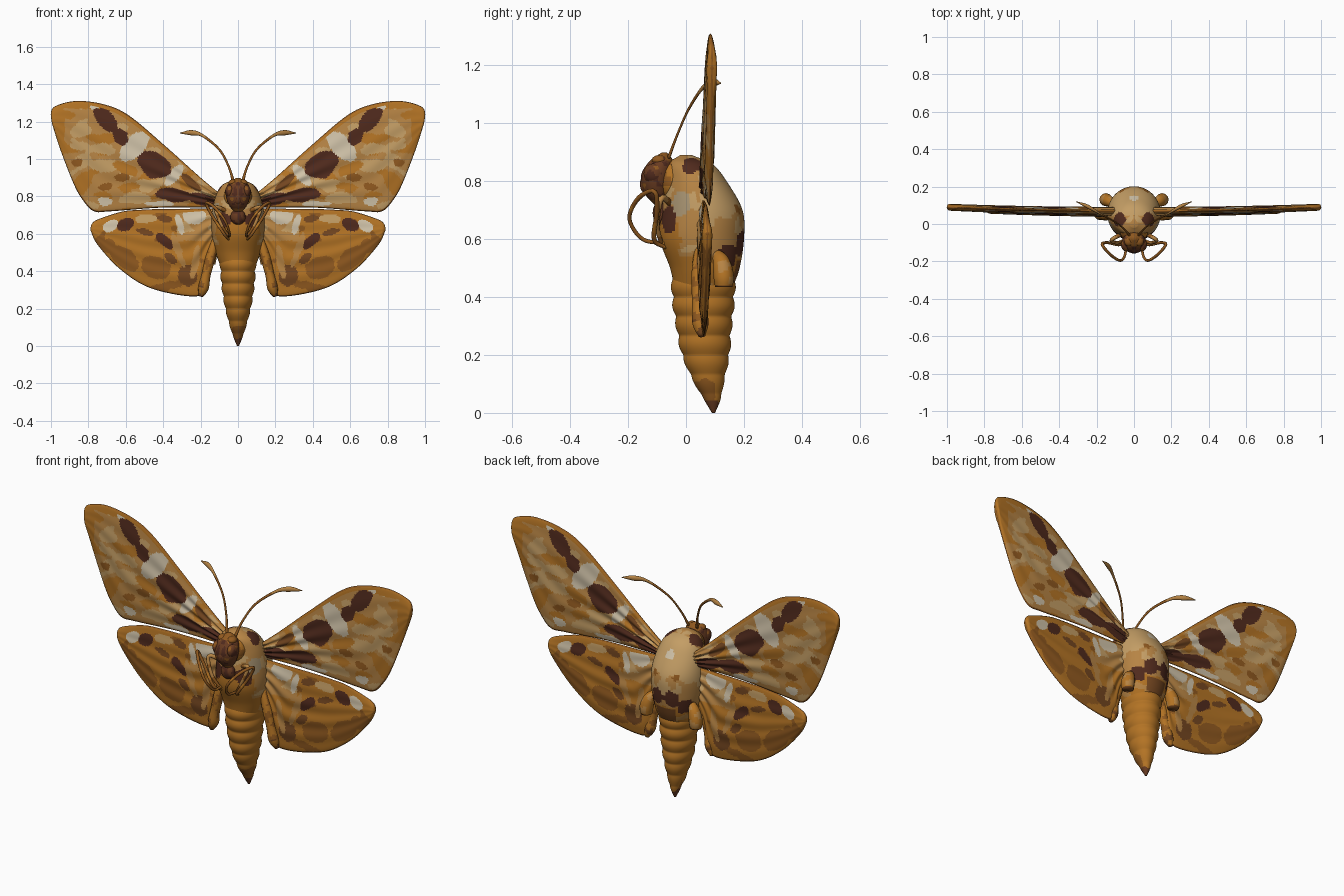
import bpy, bmesh, math
from mathutils import Vector, noise

if "Cube" in bpy.data.objects:
    bpy.data.objects.remove(bpy.data.objects["Cube"])

# Palette
PALETTE = {
    "ochre": (.45, .172, .018), "tan": (.47, .23, .058), "light tan": (.55, .34, .13),
    "cream": (.64, .55, .40), "dark brown": (.08, .023, .012), "mid brown": (.17, .06, .014),
    "amber": (.28, .10, .014), "grey tan": (.40, .30, .17), "red brown": (.14, .044, .015),
}
ochre, tan, light, cream, dark, brown, amber, grey, red = range(len(PALETTE))
materials = []
for title, rgb in PALETTE.items():
    mat = bpy.data.materials.new(title)
    mat.use_nodes = True
    mat.diffuse_color = (*rgb, 1)
    shader = next(n for n in mat.node_tree.nodes if n.type == "BSDF_PRINCIPLED")
    shader.inputs["Base Color"].default_value = (*rgb, 1)
    shader.inputs["Roughness"].default_value = .8
    materials.append(mat)


def spline(points, count):
    """Smooth curve through the points, evenly resampled by length."""
    pts = [Vector(p) for p in points]
    pts = [pts[0] * 2 - pts[1]] + pts + [pts[-1] * 2 - pts[-2]]
    dense = []
    for a, b, c, d in zip(pts, pts[1:], pts[2:], pts[3:]):
        for k in range(16):
            t = k / 16
            dense.append((b * 2 + (c - a) * t + (a * 2 - b * 5 + c * 4 - d) * t * t
                          + (b * 3 - a - c * 3 + d) * t ** 3) / 2)
    dense.append(pts[-2])
    run = [0]
    for a, b in zip(dense, dense[1:]):
        run.append(run[-1] + (b - a).length)
    out, k = [], 0
    for i in range(count + 1):
        goal = run[-1] * i / count
        while k < len(run) - 2 and run[k + 1] < goal:
            k += 1
        span = max(run[k + 1] - run[k], 1e-9)
        out.append(dense[k].lerp(dense[k + 1], min(1, (goal - run[k]) / span)))
    return out


def loft(name, rings, paint, mirror=False):
    """Skin closed rings, cap the ends and colour each face by the paint rule."""
    bm = bmesh.new()
    rows = [[bm.verts.new(p) for p in ring] for ring in rings]
    size = len(rows[0])
    for i, (low, high) in enumerate(zip(rows, rows[1:])):
        for j in range(size):
            k = (j + 1) % size
            face = bm.faces.new((low[j], low[k], high[k], high[j]))
            face.material_index = paint(face.calc_center_median(), i, j)
    for i, row in ((0, rows[0]), (len(rows) - 2, rows[-1])):
        cap = bm.faces.new(row)
        cap.material_index = paint(cap.calc_center_median(), i, 0)
    for face in bm.faces:
        face.smooth = True
    bmesh.ops.remove_doubles(bm, verts=bm.verts, dist=1e-5)
    bmesh.ops.recalc_face_normals(bm, faces=bm.faces)
    mesh = bpy.data.meshes.new(name)
    bm.to_mesh(mesh)
    bm.free()
    for mat in materials:
        mesh.materials.append(mat)
    obj = bpy.data.objects.new(name, mesh)
    bpy.context.collection.objects.link(obj)
    if mirror:
        obj.modifiers.new("Mirror", "MIRROR").use_mirror_merge = False


def body(name, profile, steps, paint, x=0, bulge=lambda z: 1):
    """Upright rounded form; each profile point is z, y, half width, half depth."""
    rings = []
    for z, y, rx, ry in spline(profile, steps):
        s = bulge(z)
        angles = [math.tau * k / 64 for k in range(64)]
        rings.append([Vector((x + s * rx * math.cos(a), y + s * ry * math.sin(a), z)) for a in angles])
    loft(name, rings, paint, x > 0)


def ball(name, x, y, z, rx, ry, rz, paint):
    arc = [math.pi * (k / 10 - .5) for k in range(11)]
    profile = [(z + rz * math.sin(a), y, rx * math.cos(a) + 1e-4, ry * math.cos(a) + 1e-4) for a in arc]
    body(name, profile, 16, paint, x)


def tube(name, points, steps, paint, flat=1):
    """Mirrored limb; each point is x, y, z, radius."""
    path, rings = spline(points, steps), []
    for i, p in enumerate(path):
        way = (path[min(i + 1, steps)] - path[max(i - 1, 0)]).to_3d().normalized()
        side = way.cross(Vector((0, 1, 0))).normalized()
        up = side.cross(way)
        rings.append([p.to_3d() + (side * math.cos(a) + up * math.sin(a) * flat) * p.w
                      for a in (math.tau * k / 12 for k in range(12))])
    loft(name, rings, paint, True)


def speckle(one, two, freq, level=.1):
    return lambda c, i, j: one if noise.noise(c * freq) > level else two


def wobble(c, freq, amount):
    return c + noise.noise_vector(c * freq) * amount


# Wings: a lens section between a leading and a trailing curve
SPAN, CHORD = 150, 64


def wing(name, lead, trail, depth, spots, ground):
    rings = []
    for i, (a, b) in enumerate(zip(spline(lead, SPAN), spline(trail, SPAN))):
        u, front, back = i / SPAN, [], []
        for j in range(CHORD + 1):
            v = j / CHORD
            x, z = a.lerp(b, v) / 100
            bow = math.sin(math.pi * v)
            y = depth + .022 * x * x + .006 * bow * (1 - u) * math.sin(v * 30)
            half = .018 * max(bow, 0) ** .5 * min(1, (1 - u) * 18) ** .5
            front.append(Vector((x, y - half, z)))
            back.append(Vector((x, y + half, z)))
        rings.append(front + back[-2:0:-1])

    def paint(c, i, j):
        if j % CHORD in (0, CHORD - 1) or i >= SPAN - 1:
            return amber
        if min(j, 2 * CHORD - 1 - j) < 3:
            return ochre
        p = wobble(wobble(Vector((c.x, 0, c.z)), 15, .01), 45, .003) * 100
        for index, x, z, rx, rz, turn in spots:
            t = math.radians(turn)
            dx, dz = p.x - x, p.z - z
            along = dx * math.cos(t) + dz * math.sin(t)
            across = dz * math.cos(t) - dx * math.sin(t)
            if (along / rx) ** 2 + (across / rz) ** 2 < 1:
                return index
        return ground(noise.noise(Vector((p.x / 11, 4, p.z / 6))), p)
    loft(name, rings, paint, True)


def fore_ground(n, p):
    if p.x > 93 or p.z > 127:
        return ochre
    if n > .25:
        return light
    return ochre if n < -.22 else tan


def hind_ground(n, p):
    if p.x < 33 and p.z > 56:
        return light if n > .2 else tan
    return amber if n > .35 else ochre


fore_spots = [
    (dark, 71, 121, 8, 4.5, 45), (dark, 63, 112, 5, 3.5, 50), (cream, 75, 126, 5, 1.5, 30),
    (cream, 55, 107, 10, 5.5, -45), (dark, 45, 97, 10, 6.5, 30), (cream, 34, 91, 7, 3, -50),
    (dark, 34, 80.5, 10, 3.5, 8), (dark, 19, 78, 8, 3, 15), (brown, 25, 87, 7, 2, 40),
    (cream, 42, 76, 8, 1.5, 0), (light, 54, 79, 8, 3, 0), (cream, 71, 77, 4, 2, 10),
    (light, 84, 115, 6, 3.5, 0), (light, 85, 107, 5, 2.5, 0), (light, 72, 105, 6, 3, 10),
    (ochre, 60, 95, 7, 3, 25), (amber, 62, 90, 4, 2, 0), (amber, 71, 85, 4, 2, -10),
    (ochre, 58, 85, 6, 2, 0), (amber, 86, 98, 3, 2, 0), (ochre, 83, 86, 4, 6, 30),
    (light, 72, 96, 7, 3, 10), (light, 47, 87, 7, 2.5, 10),
]
hind_spots = [
    (cream, 23, 69, 6, 4, 0), (dark, 60, 65, 5, 3, -30), (cream, 68, 64, 4, 3, -20),
    (light, 49, 68, 6, 2.5, 0), (brown, 50, 61, 5, 1.5, 15), (dark, 39, 56, 6, 2.5, 40),
    (cream, 31, 65, 2, 5, -15), (tan, 23, 45, 2, 9, 10), (tan, 32, 52, 2, 10, -20),
    (brown, 27, 38, 5, 6, -20), (amber, 61, 47, 9, 5, 40), (amber, 44, 42, 8, 6, 20),
    (brown, 36, 47, 4, 2, 40), (amber, 68, 55, 3, 2, 40), (amber, 38, 32, 9, 2.5, -10),
    (brown, 39, 68, 4, 2, 10),
]
wing("forewings",
     [(8, 80), (20, 90), (39, 107), (58, 123), (71, 129), (86, 131), (97, 128.5), (100, 125), (99.5, 119)],
     [(8, 74), (40, 74), (68, 72), (77, 72), (83, 78), (88, 87), (95, 105), (99.5, 119)],
     .068, fore_spots, fore_ground)
wing("hindwings",
     [(8, 73.5), (40, 73.2), (52, 72.8), (62, 71.8), (74, 68), (78, 65.5), (79, 62)],
     [(8, 60), (15, 45), (18, 30), (25, 26.5), (47, 31), (63, 41), (75, 54), (79, 62)],
     .06, hind_spots, hind_ground)


# Thorax, with markings that repeat on both sides
def thorax_paint(c, i, j):
    p = wobble(Vector((abs(c.x), c.y, c.z)), 16, .02)
    marks = [(dark, .05, .19, .59, .045), (dark, .1, .14, .54, .045), (dark, .075, .02, .85, .04),
             (dark, .07, -.06, .67, .045), (cream, 0, .13, .79, .035), (grey, .12, -.02, .72, .04),
             (brown, .02, .18, .49, .045), (amber, .06, .17, .7, .025)]
    for index, x, y, z, r in marks:
        if (p - Vector((x, y, z))).length < r:
            return index
    speck = noise.noise(p * 15)
    if p.z < .54 or p.y < -.02 and p.z < .66:
        return tan if speck > .25 and p.y > -.02 else ochre
    if p.y > .05 and p.z + speck * .1 > .66:
        return light
    return light if speck > .3 else tan


body("thorax", [(.43, .06, .095, .10), (.5, .065, .12, .12), (.6, .055, .14, .145), (.7, .055, .14, .14),
                (.8, .035, .12, .105), (.86, .015, .085, .075), (.89, 0, .02, .02)], 80, thorax_paint)


# Segmented abdomen with a dark tip
def abdomen_paint(c, i, j):
    edge = c.z + noise.noise(c * 20) * .03
    return red if edge < .045 else amber if edge < .1 and c.y < .1 else ochre


body("abdomen", [(0, .095, .006, .006), (.05, .09, .025, .03), (.1, .08, .042, .05), (.2, .068, .068, .082),
                 (.3, .062, .085, .096), (.4, .06, .094, .108), (.52, .06, .1, .11)], 110,
     abdomen_paint, bulge=lambda z: .94 + .085 * math.sin(math.pi * (z * 15 % 1)))


# Head, eyes and mouthparts
def head_paint(c, i, j):
    n = noise.noise(Vector((abs(c.x), c.y, c.z)) * 35)
    return amber if c.z > .875 or n < -.4 else dark if n > .3 else red


body("head", [(.71, -.085, .015, .015), (.76, -.1, .052, .045), (.82, -.1, .066, .055),
              (.87, -.085, .05, .04), (.898, -.075, .01, .01)], 40, head_paint)
ball("eyes", .043, -.11, .825, .026, .036, .036, head_paint)
ball("brows", .028, -.092, .872, .024, .026, .018, speckle(amber, red, 30, -.1))
ball("snout", 0, -.135, .79, .024, .024, .035, head_paint)
ball("mouthparts", 0, -.085, .69, .04, .03, .042, speckle(dark, red, 40))
ball("neck", 0, -.04, .8, .075, .06, .075, speckle(ochre, amber, 25))

# Antennae with flattened clubs
tube("antennae", [(.025, -.06, .88, .008), (.05, -.03, .96, .006), (.1, .01, 1.05, .006),
                  (.19, .06, 1.125, .008), (.25, .095, 1.14, .014), (.31, .12, 1.138, .002)], 40,
     lambda c, i, j: amber if c.x < .17 else tan, .7)

# Folded legs
tube("forelegs", [(.05, -.07, .585, .007), (.045, -.15, .6, .007), (.07, -.195, .67, .007),
                  (.125, -.165, .74, .008), (.17, -.11, .765, .008), (.14, -.1, .7, .008),
                  (.075, -.11, .6, .008), (.05, -.07, .57, .006)], 60, speckle(ochre, amber, 22))
tube("middle_legs", [(.06, -.05, .72, .012), (.12, -.085, .74, .01), (.09, -.1, .65, .009),
                     (.05, -.085, .585, .007)], 30, speckle(tan, amber, 22))

# Rolled inner lobes of the hindwings
tube("inner_folds", [(.11, .05, .6, .016), (.145, .045, .48, .026), (.17, .045, .38, .024),
                     (.185, .05, .31, .028), (.2, .055, .265, .012)], 40,
     lambda c, i, j: (brown if c.z < .32 else amber) if noise.noise(c * 28) > .15 else ochre)
tube("rear_lobes", [(.1, .1, .56, .012), (.135, .122, .52, .03), (.15, .13, .47, .035),
                    (.15, .13, .435, .03)], 24,
     lambda c, i, j: brown if c.z < .438 else tan if noise.noise(c * 25) > .2 else ochre)
